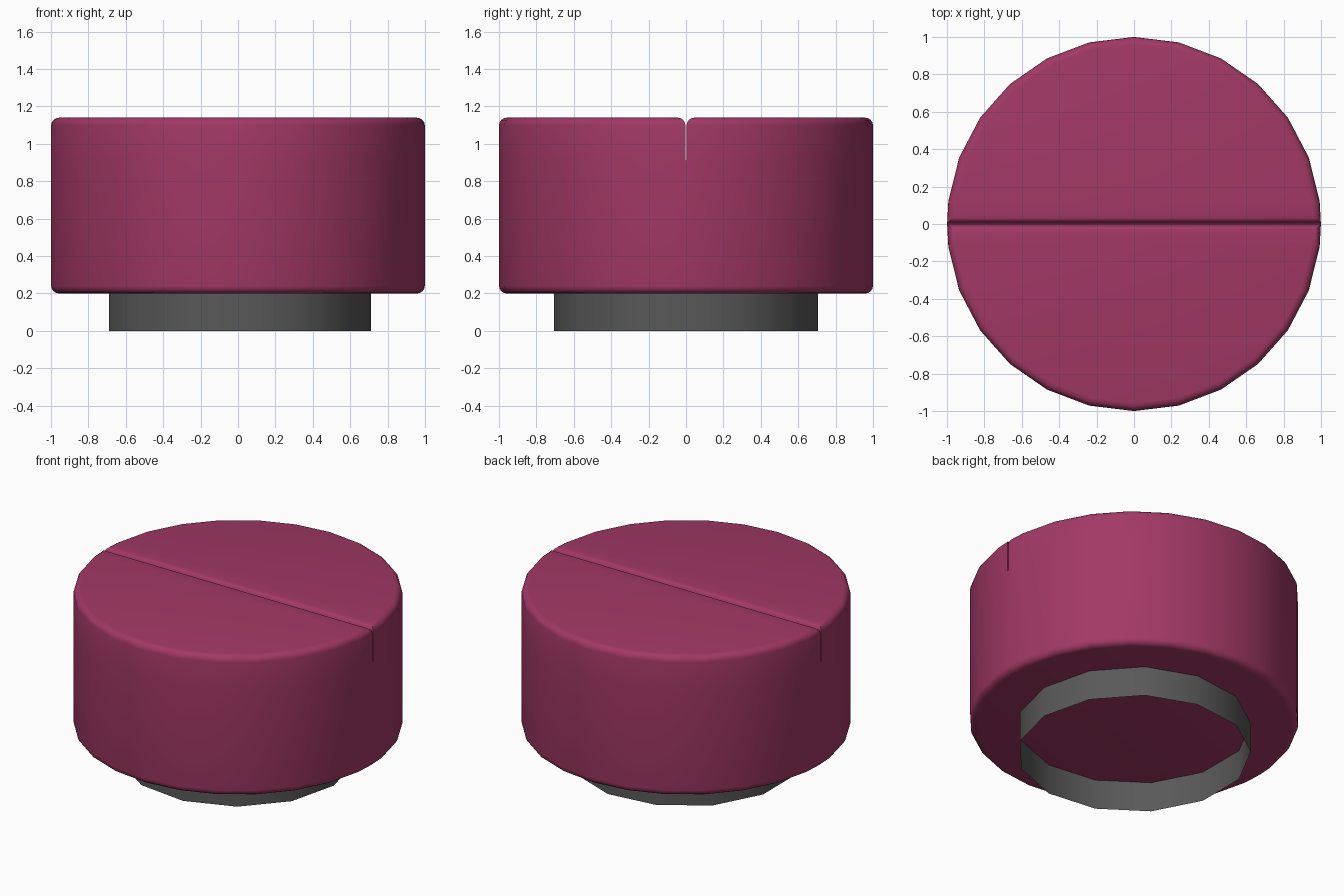
import bpy, bmesh
from math import sin, cos, pi, radians

if "Cube" in bpy.data.objects:
    bpy.data.objects.remove(bpy.data.objects["Cube"])

Z_BOTTOM, Z_SLIT, Z_TOP = 0.2, 0.91, 1.14
GAP = 0.003  # half width of the slit


def material(name, rgb):
    m = bpy.data.materials.new(name)
    m.diffuse_color = (*rgb, 1)
    m.use_nodes = True
    m.node_tree.nodes["Principled BSDF"].inputs["Base Color"].default_value = m.diffuse_color
    return m


def finish(bm, name, mat, angle):
    bmesh.ops.recalc_face_normals(bm, faces=bm.faces)
    mesh = bpy.data.meshes.new(name)
    bm.to_mesh(mesh)
    bm.free()
    mesh.materials.append(mat)
    ob = bpy.data.objects.new(name, mesh)
    bpy.context.collection.objects.link(ob)
    bpy.ops.object.select_all(action='DESELECT')
    ob.select_set(True)
    bpy.context.view_layer.objects.active = ob
    bpy.ops.object.shade_smooth_by_angle(angle=radians(angle))
    return ob


# Cushion: 26-sided drum whose upper part is split in two halves by a slit
half = [(0.999, GAP)]
half += [(cos(pi / 26 * (2 * i + 1)), sin(pi / 26 * (2 * i + 1))) for i in range(13)]
half += [(-0.999, GAP)]
bm = bmesh.new()
rings = []
for side in (1, -1):
    levels = [[bm.verts.new((side * x, side * y, z)) for x, y in half]
              for z in (Z_BOTTOM, Z_SLIT, Z_TOP)]
    for lo, hi in zip(levels, levels[1:]):
        for i in range(len(half) - 1):
            bm.faces.new((lo[i], lo[i + 1], hi[i + 1], hi[i]))
    lo, mid, top = levels
    bm.faces.new(top)
    bm.faces.new((mid[-1], mid[0], top[0], top[-1]))  # slit wall
    rings.append(levels)
a, b = rings
bm.faces.new(a[0] + b[0])                                # underside
bm.faces.new((a[1][0], a[1][-1], b[1][0], b[1][-1]))     # slit floor
for p, q in ((a, b), (b, a)):                            # strips below slit ends
    bm.faces.new((p[0][-1], q[0][0], q[1][0], p[1][-1]))
bmesh.ops.recalc_face_normals(bm, faces=bm.faces)


def flat(e, z):
    return all(abs(v.co.z - z) < 1e-4 for v in e.verts)


# Rounded rims: top (including along the slit), then bottom
bmesh.ops.bevel(bm, geom=[e for e in bm.edges if flat(e, Z_TOP)], offset=0.042,
                segments=4, profile=0.5, affect='EDGES', clamp_overlap=False)
bmesh.ops.bevel(bm, geom=[e for e in bm.edges if flat(e, Z_BOTTOM)], offset=0.042,
                segments=4, profile=0.5, affect='EDGES', clamp_overlap=False)
bmesh.ops.remove_doubles(bm, verts=bm.verts, dist=0.0005)
finish(bm, "cushion", material("cushion_red", (0.36, 0.04, 0.13)), 40)

# Base: open 13-sided ring without thickness
bm = bmesh.new()
bmesh.ops.create_circle(bm, segments=13, radius=0.71)
for v in bm.verts:
    t = 2 * pi * v.index / 13
    v.co = (0.71 * cos(t), 0.71 * sin(t), 0)
ext = bmesh.ops.extrude_edge_only(bm, edges=bm.edges[:])
bmesh.ops.translate(bm, vec=(0, 0, Z_BOTTOM),
                    verts=[g for g in ext["geom"] if isinstance(g, bmesh.types.BMVert)])
base = finish(bm, "base_ring", material("base_grey", (0.1, 0.1, 0.1)), 40)
# make the open ring face outwards
if base.data.polygons[0].normal.dot(base.data.polygons[0].center) < 0:
    base.data.flip_normals()
